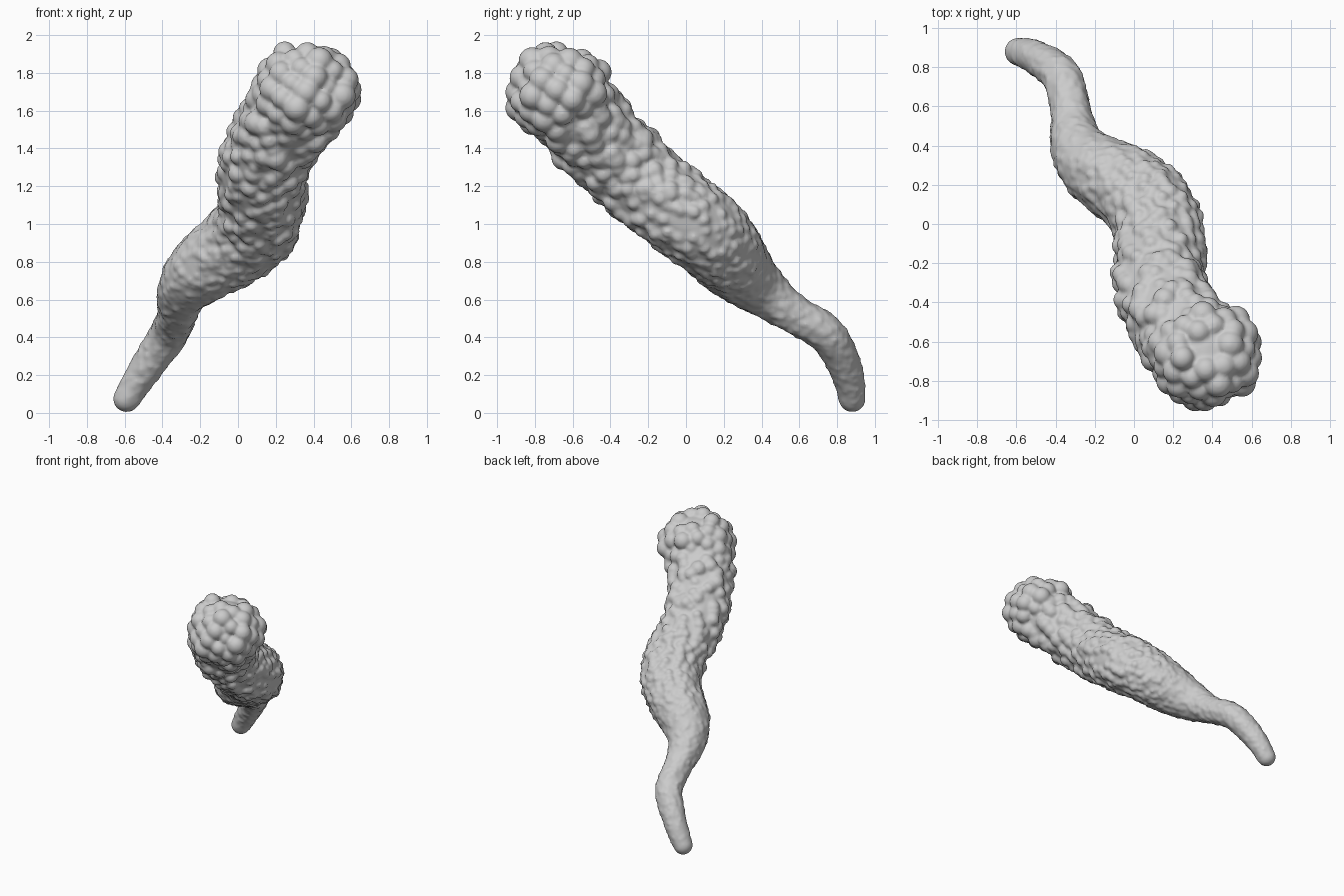
import bpy, bmesh, math, random
from mathutils import Vector

cube = bpy.data.objects.get("Cube")
if cube:
    bpy.data.objects.remove(cube, do_unlink=True)
random.seed(4)
GOLDEN = math.pi * (3 - math.sqrt(5))

grey = bpy.data.materials.new("pale_grey")
grey.use_nodes = True
grey.diffuse_color = (0.6, 0.6, 0.6, 1)
grey.node_tree.nodes["Principled BSDF"].inputs["Base Color"].default_value = (0.6, 0.6, 0.6, 1)

# Centre line of the stalk: x, y, z, radius, from thin tail to head
PATH = [Vector(p) for p in (
    (-.59, .88, .075, .075), (-.50, .85, .22, .09), (-.37, .75, .41, .105),
    (-.32, .56, .53, .11), (-.29, .40, .65, .145), (-.19, .28, .76, .19),
    (-.02, .18, .88, .22), (.10, .06, .99, .235), (.13, -.10, 1.11, .24),
    (.13, -.30, 1.28, .245), (.20, -.47, 1.46, .255), (.32, -.63, 1.63, .26))]
HEAD = Vector((.36, -.665, 1.695))
HEAD_R = .22


def spline(t):
    """Smooth point and radius on the centre line at t in 0..1."""
    u = min(max(t, 0), 1) * (len(PATH) - 1)
    i = min(int(u), len(PATH) - 2)
    f = u - i
    a, b, c, d = [PATH[min(max(i + k, 0), len(PATH) - 1)] for k in (-1, 0, 1, 2)]
    return b + (c - a) * (f / 2) + (2 * a - 5 * b + 4 * c - d) * (f * f / 2) \
        + (3 * b - a - 3 * c + d) * (f ** 3 / 2)


def bump_size(t):
    return .02 + .012 * t + .033 * max(0, (t - .45) / .55) ** 1.3


def ball_template(detail):
    bm = bmesh.new()
    bmesh.ops.create_icosphere(bm, subdivisions=detail, radius=1)
    template = ([v.co.copy() for v in bm.verts],
                [[v.index for v in f.verts] for f in bm.faces])
    bm.free()
    return template


FINE, COARSE = ball_template(3), ball_template(2)
verts, faces = [], []


def ball(centre, radius, template=COARSE):
    start = len(verts)
    verts.extend(centre + co * radius for co in template[0])
    faces.extend([start + i for i in f] for f in template[1])


# Solid core of the stalk
STEPS = 90
for k in range(STEPS + 1):
    t = k / STEPS
    p = spline(t)
    ball(p.xyz, p.w - .55 * bump_size(t) * min(1, .35 + t), FINE)

# Bumps wound around the stalk, growing towards the head
t, turn = 0.0, 0.0
while t < 1:
    p = spline(t)
    tangent = (spline(t + .01) - spline(t - .01)).xyz
    axis = tangent.normalized()
    side = axis.cross(Vector((0, 0, 1))).normalized()
    up = side.cross(axis)
    b = bump_size(t)
    a = turn + random.uniform(-.35, .35)
    out = p.w - b + random.uniform(-.15, .2) * b * min(1, t * 1.4)
    ball(p.xyz + (side * math.cos(a) + up * math.sin(a)) * out,
         b * random.uniform(.8, 1.15))
    turn += GOLDEN
    t += (1.5 * b) ** 2 / (2 * math.pi * p.w) * .02 / tangent.length

# Head core and its large rounded knobs, with a shallow pit on top
ball(HEAD, HEAD_R, FINE)
forward = Vector((.25, -.55, .65)).normalized()
pit = Vector((.05, .15, 1)).normalized()
KNOBS = 74
for k in range(KNOBS):
    z = 1 - 2 * (k + .5) / KNOBS
    q = math.sqrt(1 - z * z)
    d = Vector((q * math.cos(k * GOLDEN), q * math.sin(k * GOLDEN), z))
    if d.dot(forward) > -.45 and d.dot(pit) < .95:
        ball(HEAD + d * (HEAD_R + random.uniform(-.015, .02)),
             random.uniform(.055, .075), FINE)

mesh = bpy.data.meshes.new("lumpy_stalk")
mesh.from_pydata(verts, [], faces)
stalk = bpy.data.objects.new("lumpy_stalk", mesh)
bpy.context.collection.objects.link(stalk)
bpy.context.view_layer.objects.active = stalk
stalk.select_set(True)

# Fuse everything into one smooth skin
remesh = stalk.modifiers.new("fuse", 'REMESH')
remesh.mode = 'VOXEL'
remesh.voxel_size = .012
remesh.use_smooth_shade = True
soften = stalk.modifiers.new("soften", 'SMOOTH')
soften.factor = .5
soften.iterations = 2
for name in ("fuse", "soften"):
    bpy.ops.object.modifier_apply(modifier=name)
stalk.data.materials.append(grey)
